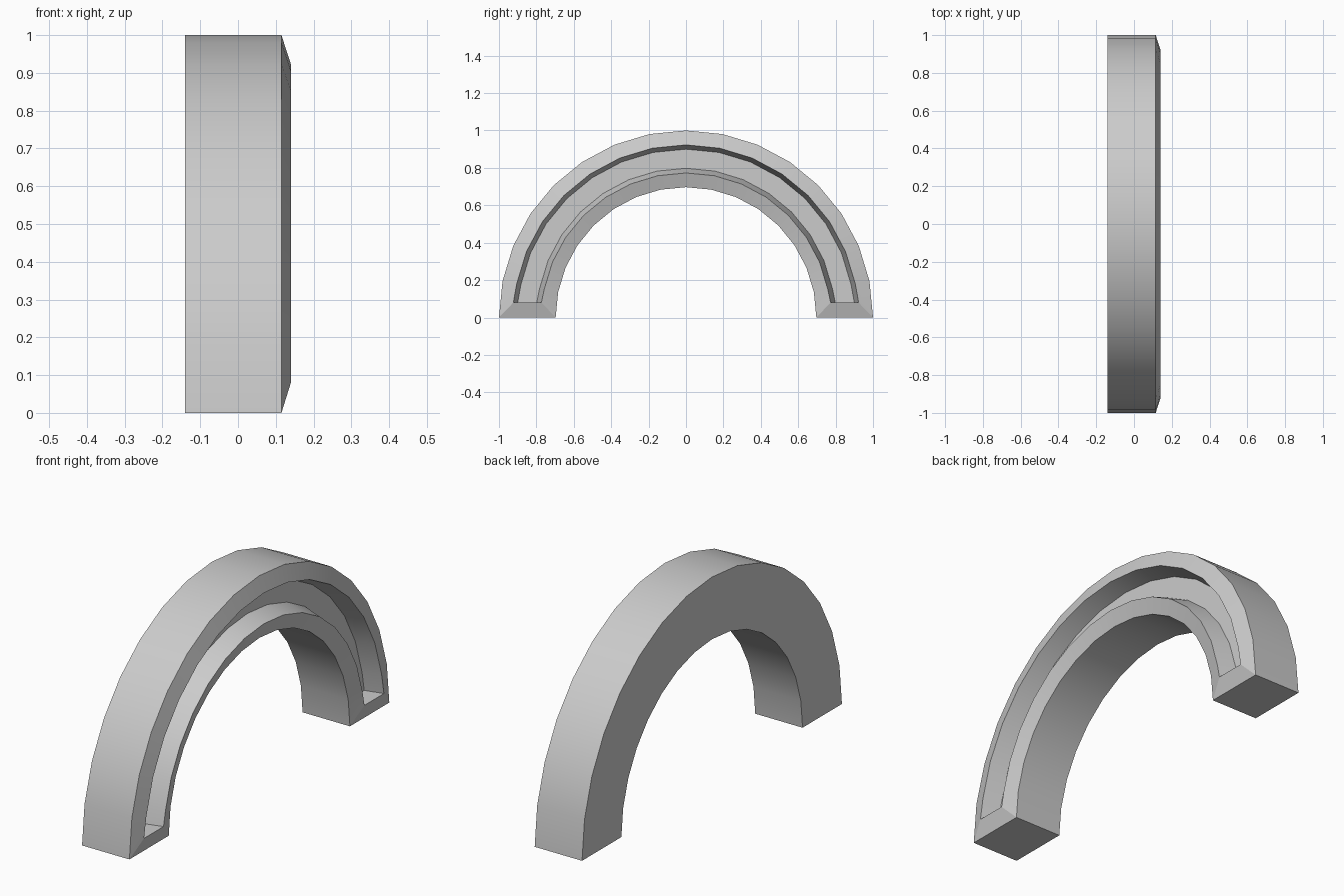
import bpy, bmesh
from math import pi, sin, cos, radians

if "Cube" in bpy.data.objects:
    bpy.data.objects.remove(bpy.data.objects["Cube"])

SEGMENTS = 16

# Cross-section of the arch: (radius, x, height of the foot)
PROFILE = [
    (1.000, -0.14, 0.00),   # back outer corner
    (1.000, 0.115, 0.00),   # front outer corner
    (0.923, 0.14, 0.08),    # raised outer lip
    (0.900, 0.05, 0.08),    # groove floor, outer side
    (0.798, 0.05, 0.08),    # groove floor, inner side
    (0.773, 0.14, 0.08),    # raised inner lip
    (0.697, 0.115, 0.00),   # front inner corner
    (0.697, -0.14, 0.00),   # back inner corner
]

bm = bmesh.new()

# Sweep the section around the half circle
rings = []
for i in range(SEGMENTS + 1):
    a = pi * i / SEGMENTS
    foot = i in (0, SEGMENTS)
    rings.append([bm.verts.new((x, r * cos(a), f if foot else r * sin(a)))
                  for r, x, f in PROFILE])

n = len(PROFILE)
for a, b in zip(rings, rings[1:]):
    for j in range(n):
        k = (j + 1) % n
        bm.faces.new((a[j], a[k], b[k], b[j]))

# Close each foot: flat base, sloped rim, groove end wall
for ring in (rings[0], rings[-1]):
    for quad in ((0, 1, 6, 7), (1, 2, 5, 6), (2, 3, 4, 5)):
        bm.faces.new([ring[q] for q in quad])

bmesh.ops.recalc_face_normals(bm, faces=bm.faces[:])
mesh = bpy.data.meshes.new("grooved_arch")
bm.to_mesh(mesh)
bm.free()

arch = bpy.data.objects.new("grooved_arch", mesh)
bpy.context.collection.objects.link(arch)
bpy.context.view_layer.objects.active = arch
arch.select_set(True)
bpy.ops.object.shade_smooth_by_angle(angle=radians(15))
